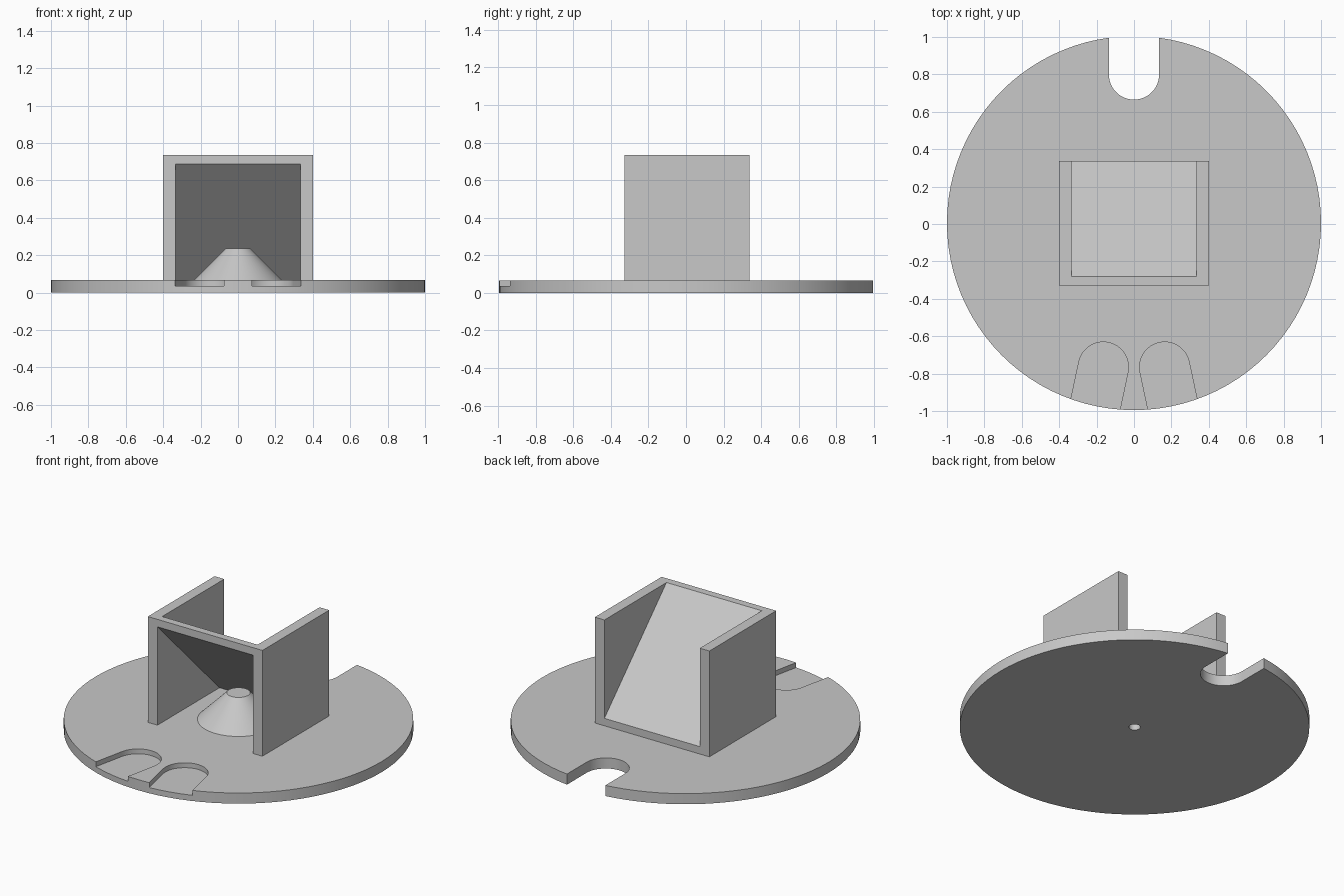
import bpy
import bmesh
from math import pi, sin, cos, radians
from mathutils import Vector, Matrix

cube = bpy.data.objects.get("Cube")
if cube:
    bpy.data.objects.remove(cube, do_unlink=True)

grey = bpy.data.materials.new("plain grey")
grey.use_nodes = True
GREY = (0.58, 0.58, 0.58, 1)
grey.diffuse_color = GREY
grey.node_tree.nodes["Principled BSDF"].inputs["Base Color"].default_value = GREY

MID_Y = 0.005        # centre of the disc
TOP = 0.067          # top of the disc
HEIGHT = 0.735       # top of the housing
HALF = 0.333         # inner half width and half depth of the housing
WALL = 0.067
LIP = 0.047          # thickness of the ramp at its ends


def prism(name, points, direction):
    """Extrude a closed outline of 3D points along a direction."""
    bm = bmesh.new()
    face = bm.faces.new([bm.verts.new(p) for p in points])
    result = bmesh.ops.extrude_face_region(bm, geom=[face], use_keep_orig=True)
    moved = [v for v in result["geom"] if isinstance(v, bmesh.types.BMVert)]
    bmesh.ops.translate(bm, verts=moved, vec=Vector(direction))
    bmesh.ops.recalc_face_normals(bm, faces=bm.faces)
    return make_object(name, bm)


def make_object(name, bm):
    mesh = bpy.data.meshes.new(name)
    bm.to_mesh(mesh)
    bm.free()
    mesh.materials.append(grey)
    obj = bpy.data.objects.new(name, mesh)
    bpy.context.collection.objects.link(obj)
    return obj


def cone(name, r_low, r_high, z_low, z_high, sides):
    bm = bmesh.new()
    place = Matrix.Translation((0, MID_Y, (z_low + z_high) / 2))
    bmesh.ops.create_cone(bm, cap_ends=True, segments=sides, radius1=r_low,
                          radius2=r_high, depth=z_high - z_low, matrix=place)
    return make_object(name, bm)


def slot_cutter(angle, distance, z_low):
    """Round-ended slot running outwards through the rim."""
    width = 0.134
    out = Vector((cos(angle), sin(angle), 0))
    side = Vector((-out.y, out.x, 0))
    centre = out * distance + Vector((0, MID_Y, z_low))
    steps = 24
    outline = [centre + side * width * cos(pi * i / steps)
               - out * width * sin(pi * i / steps) for i in range(steps + 1)]
    outline += [centre - side * width + out * 0.5, centre + side * width + out * 0.5]
    return prism("slot_cutter", outline, (0, 0, 0.3))


def select_only(obj):
    bpy.ops.object.select_all(action="DESELECT")
    obj.select_set(True)
    bpy.context.view_layer.objects.active = obj


def cut(obj, cutter):
    cutter.hide_render = True
    mod = obj.modifiers.new("cut", "BOOLEAN")
    mod.operation = "DIFFERENCE"
    mod.solver = "EXACT"
    mod.object = cutter
    select_only(obj)
    bpy.ops.object.modifier_apply(modifier=mod.name)
    bpy.data.objects.remove(cutter, do_unlink=True)


# Round base with an open notch at the back and two shallow recesses in front
base = cone("base_disc", 1, 1, 0, TOP, 96)
cut(base, slot_cutter(radians(90), 0.794, -0.1))
for tilt in (-12, 12):
    cut(base, slot_cutter(radians(-90 + tilt), 0.787, 0.036))

# Central cone with a blind hole from below
nozzle = cone("centre_cone", 0.235, 0.067, TOP, 0.235, 64)
for part in (base, nozzle):
    cut(part, cone("hole_cutter", 0.033, 0.033, -0.1, 0.17, 32))

# Side walls of the housing
front, back = MID_Y - HALF, MID_Y + HALF
for name, x in (("left_wall", HALF), ("right_wall", -HALF - WALL)):
    prism(name, [(x, front, TOP), (x, back, TOP), (x, back, HEIGHT), (x, front, HEIGHT)],
          (WALL, 0, 0))

# Sloping ramp between the walls, from the top front to the bottom back
ramp = [(front, HEIGHT), (front + LIP, HEIGHT), (back, TOP + LIP),
        (back, TOP), (back - LIP, TOP), (front, HEIGHT - LIP)]
prism("sloping_ramp", [(-HALF, y, z) for y, z in ramp], (2 * HALF, 0, 0))

# Smooth the round parts, keeping their edges crisp
for part in (base, nozzle):
    select_only(part)
    bpy.ops.object.shade_smooth_by_angle(angle=radians(30))
